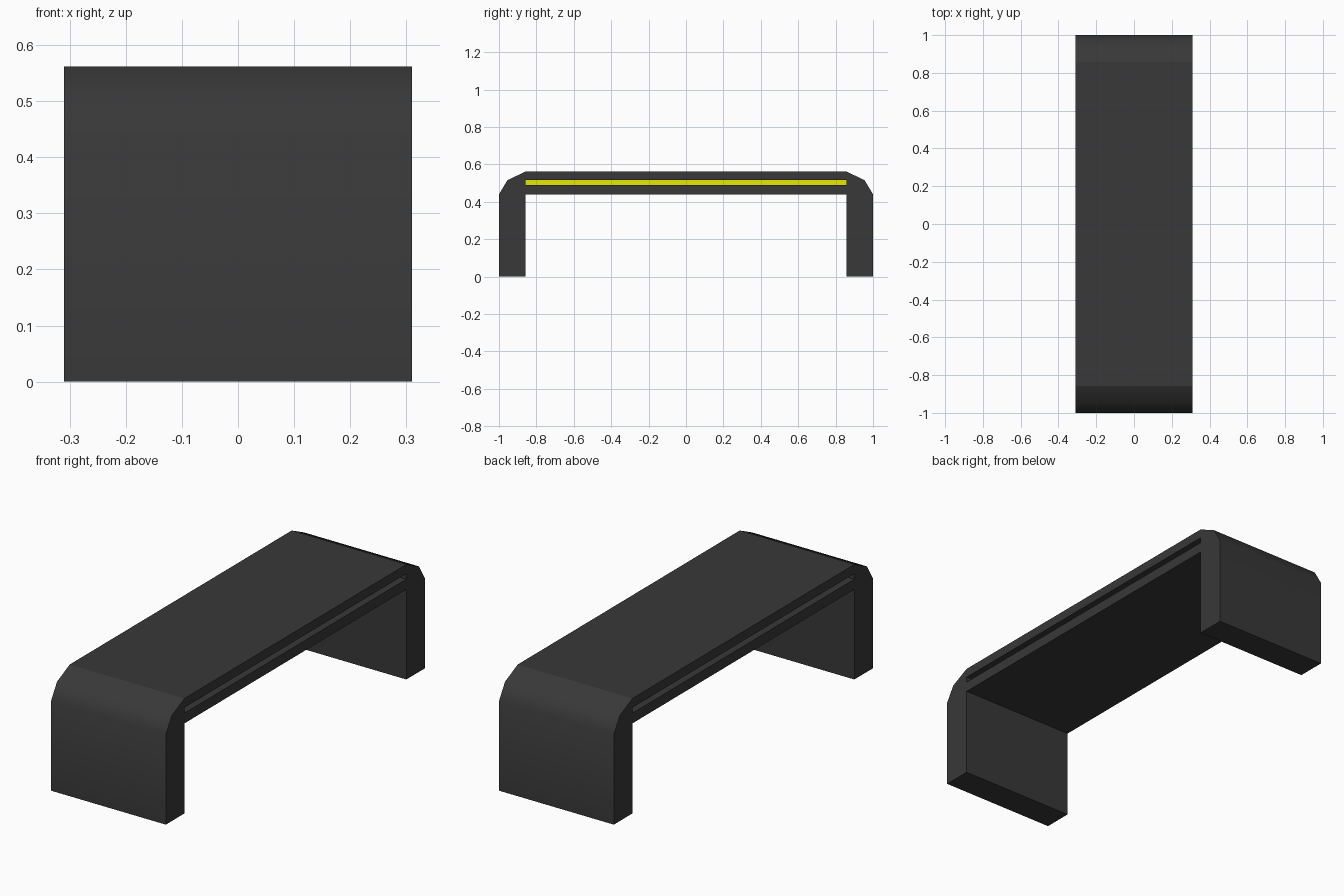
import bpy
import bmesh
import math

if "Cube" in bpy.data.objects:
    bpy.data.objects.remove(bpy.data.objects["Cube"], do_unlink=True)

HALF_W = 0.31    # half width in x
INNER_Y = 0.857  # inner face of the legs
TOP, UNDER = 0.562, 0.44
SLOT_LOW, SLOT_HIGH, SLOT_X = 0.49, 0.517, 0.24


def make_material(name, colour):
    mat = bpy.data.materials.new(name)
    mat.use_nodes = True
    mat.diffuse_color = colour
    mat.node_tree.nodes["Principled BSDF"].inputs["Base Color"].default_value = colour
    return mat


def extrude_profile(name, points, axis, half, mats, caps=True):
    """Sweep a closed profile from -half to +half along axis 0 (x) or 1 (y)."""
    def place(p, t):
        return (t, p[0], p[1]) if axis == 0 else (p[0], t, p[1])
    bm = bmesh.new()
    a = [bm.verts.new(place(p, -half)) for p in points]
    b = [bm.verts.new(place(p, half)) for p in points]
    for i in range(len(points)):
        j = (i + 1) % len(points)
        bm.faces.new((a[i], a[j], b[j], b[i]))
    if caps:
        bm.faces.new(a[::-1])
        bm.faces.new(b)
    bmesh.ops.recalc_face_normals(bm, faces=bm.faces)
    mesh = bpy.data.meshes.new(name)
    bm.to_mesh(mesh)
    bm.free()
    for mat in mats:
        mesh.materials.append(mat)
    obj = bpy.data.objects.new(name, mesh)
    bpy.context.collection.objects.link(obj)
    return obj


charcoal = make_material("charcoal", (0.04, 0.04, 0.04, 1))
yellow = make_material("yellow", (0.8, 0.8, 0.0, 1))

# Top slab with a slot along each long side, closed at its ends by the legs
side = [(HALF_W, UNDER), (HALF_W, SLOT_LOW), (SLOT_X, SLOT_LOW),
        (SLOT_X, SLOT_HIGH), (HALF_W, SLOT_HIGH), (HALF_W, TOP)]
outline = side + [(-x, z) for x, z in reversed(side)]
slab = extrude_profile("top_slab", outline, 1, INNER_Y, [charcoal, yellow], caps=False)

# Yellow strip on the back wall of each slot
for face in slab.data.polygons:
    if abs(abs(face.center.x) - SLOT_X) < 0.001:
        face.material_index = 1

# End legs with faceted, softly shaded shoulders
for name, s in (("front_leg", -1), ("back_leg", 1)):
    profile = [(s * INNER_Y, 0), (s, 0), (s, UNDER), (s * 0.955, 0.515), (s * INNER_Y, TOP)]
    leg = extrude_profile(name, profile, 0, HALF_W, [charcoal])
    bpy.ops.object.select_all(action="DESELECT")
    leg.select_set(True)
    bpy.context.view_layer.objects.active = leg
    bpy.ops.object.shade_smooth_by_angle(angle=math.radians(40))
